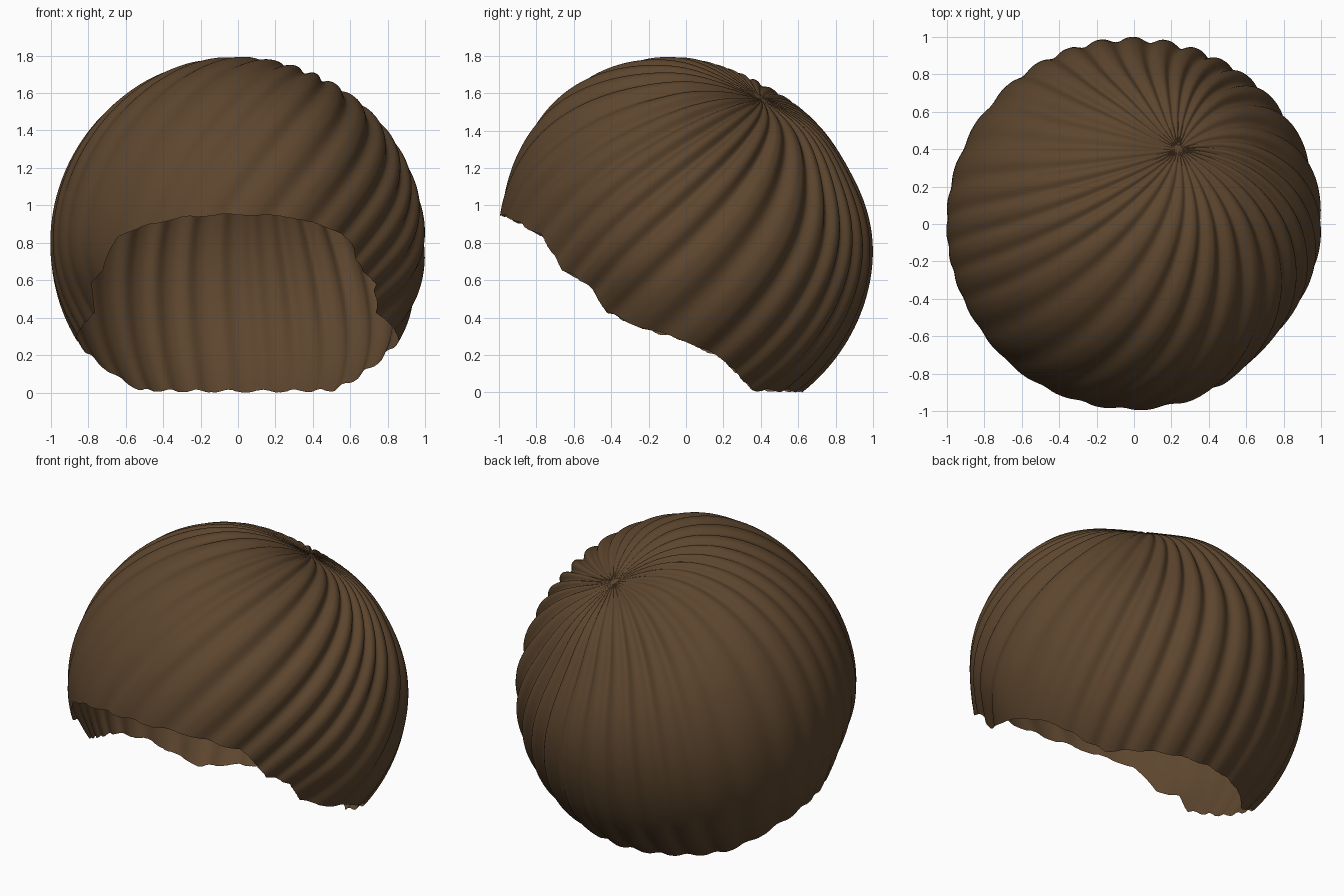
import bpy, bmesh, math
from mathutils import Vector

cube = bpy.data.objects.get("Cube")
if cube:
    bpy.data.objects.remove(cube, do_unlink=True)

CENTRE = Vector((0, 0, 0.8))
CROWN = Vector((0.26, 0.44, 0.86)).normalized()   # direction of the whorl
FRINGE = Vector((0.25, -0.6, 0.76)).normalized()  # fullest part of the hair
TEMPLE = Vector((0.72, -0.69, -0.05)).normalized()  # flattened left temple
SIDE = Vector((0, 1, 0)).cross(CROWN).normalized()
BACK = CROWN.cross(SIDE)
LOCKS, COLUMNS, RINGS = 30, 420, 56
TWIST = 0.35

# Hairline height from front (-y) to back (+y)
HAIRLINE = [(-1.1, 1.0), (-0.95, 0.95), (-0.77, 0.85), (-0.66, 0.67), (-0.52, 0.59),
            (-0.42, 0.44), (-0.2, 0.345), (0, 0.29), (0.2, 0.19), (0.36, 0.025), (1.1, 0.01)]


def hairline(y):
    for (y0, z0), (y1, z1) in zip(HAIRLINE, HAIRLINE[1:]):
        if y <= y1:
            return z0 + (z1 - z0) * (y - y0) / (y1 - y0)
    return HAIRLINE[-1][1]


def bump(value, middle, width):
    return math.exp(-((value - middle) / width) ** 2)


def groove(phi):
    """0 on the middle of a lock, 1 in the crease between two locks."""
    phase = LOCKS * phi + 1.8 * math.sin(3 * phi + 1) + math.sin(5 * phi)
    return (0.5 + 0.5 * math.cos(phase)) ** 1.5


def surface(phi, theta):
    """Point on the hair at an angle around the whorl and an angle away from it."""
    turn = phi - TWIST * theta
    d = (CROWN * math.cos(theta)
         + (SIDE * math.cos(turn) + BACK * math.sin(turn)) * math.sin(theta))
    # Hollow around the whorl, flatter back, full fringe, temples tucked in
    dent = 0.09 * bump(theta, 0, 0.35)
    dent += 0.05 * max(0, d.y) * bump(theta, 0.6, 0.35)
    dent -= 0.045 * bump((d - FRINGE).length, 0, 0.5)
    dent += 0.045 * bump((d - TEMPLE).length, 0, 0.4)
    dent += 0.06 * bump(d.z, -0.4, 0.27) * bump(d.y, -0.5, 0.28)
    # Creases are deepest on the left and fade at the whorl and the nape
    depth = 0.024 + 0.012 * d.x + 0.004 * d.y
    depth *= min(1, math.sin(theta) * 1.6) * (1 - 0.45 * bump(theta, 2, 0.6))
    return CENTRE + d * (1.004 - dent - depth * groove(phi))


def rim_angle(phi):
    """Angle from the whorl at which a strand meets the hairline."""
    theta = 0.6
    while theta < 2.6:
        p = surface(phi, theta)
        if p.z < hairline(p.y) + 0.014 * groove(phi) - 0.006:
            break
        theta += 0.004
    return theta


# Hair shell: strands fan out from the whorl down to the hairline
bm = bmesh.new()
pole = bm.verts.new(surface(0, 0))
strands = []
for c in range(COLUMNS):
    phi = 2 * math.pi * c / COLUMNS
    end = rim_angle(phi)
    strands.append([bm.verts.new(surface(phi, end * r / RINGS)) for r in range(1, RINGS + 1)])
for c, a in enumerate(strands):
    b = strands[(c + 1) % COLUMNS]
    bm.faces.new((pole, a[0], b[0]))
    for r in range(RINGS - 1):
        bm.faces.new((a[r], a[r + 1], b[r + 1], b[r]))
lowest = min(v.co.z for v in bm.verts)
for v in bm.verts:
    v.co.z -= lowest
bm.normal_update()
if sum(f.normal.dot(f.calc_center_median() - CENTRE) for f in bm.faces) < 0:
    bmesh.ops.reverse_faces(bm, faces=bm.faces[:])

mesh = bpy.data.meshes.new("hair")
bm.to_mesh(mesh)
bm.free()
hair = bpy.data.objects.new("hair", mesh)
bpy.context.collection.objects.link(hair)

# Brown hair colour
brown = bpy.data.materials.new("brown hair")
brown.use_nodes = True
colour = (0.108, 0.06, 0.027, 1)
brown.diffuse_color = colour
bsdf = brown.node_tree.nodes["Principled BSDF"]
bsdf.inputs["Base Color"].default_value = colour
bsdf.inputs["Roughness"].default_value = 0.8
mesh.materials.append(brown)

bpy.ops.object.select_all(action="DESELECT")
hair.select_set(True)
bpy.context.view_layer.objects.active = hair
bpy.ops.object.shade_smooth_by_angle(angle=math.radians(50))
